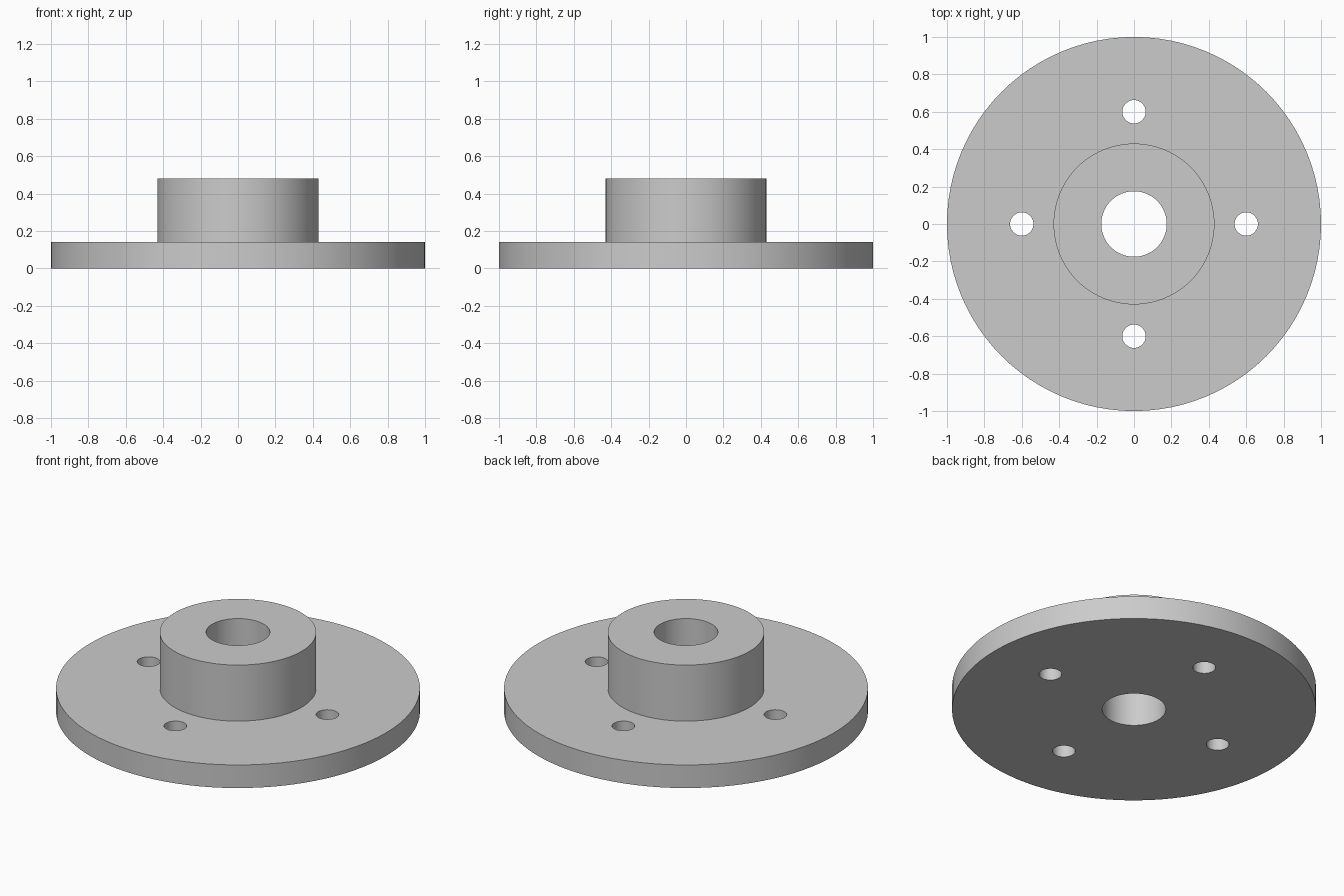
import bpy
import bmesh
from math import radians, tau
from mathutils import Matrix

cube = bpy.data.objects.get("Cube")
if cube:
    bpy.data.objects.remove(cube, do_unlink=True)

FLANGE_R, FLANGE_TOP = 1.0, 0.14
HUB_R, HUB_TOP = 0.43, 0.48
BORE_R = 0.175
BOLT_R, BOLT_CIRCLE, BOLT_COUNT = 0.0625, 0.6, 4
SEGMENTS = 96

# Single machined-metal colour
grey = (0.6, 0.6, 0.6, 1.0)
metal = bpy.data.materials.new("grey metal")
metal.use_nodes = True
metal.diffuse_color = grey
metal.node_tree.nodes["Principled BSDF"].inputs["Base Color"].default_value = grey


def add_object(name, bm):
    bmesh.ops.recalc_face_normals(bm, faces=bm.faces)
    mesh = bpy.data.meshes.new(name)
    bm.to_mesh(mesh)
    bm.free()
    mesh.materials.append(metal)
    obj = bpy.data.objects.new(name, mesh)
    bpy.context.collection.objects.link(obj)
    return obj


# Flange, hub and bore: one closed profile turned around the z axis
profile = [(BORE_R, 0), (FLANGE_R, 0), (FLANGE_R, FLANGE_TOP),
           (HUB_R, FLANGE_TOP), (HUB_R, HUB_TOP), (BORE_R, HUB_TOP)]
bm = bmesh.new()
verts = [bm.verts.new((r, 0, z)) for r, z in profile]
edges = [bm.edges.new((a, b)) for a, b in zip(verts, verts[1:] + verts[:1])]
bmesh.ops.spin(bm, geom=verts + edges, cent=(0, 0, 0), axis=(0, 0, 1),
               angle=tau, steps=SEGMENTS, use_merge=True)
bmesh.ops.remove_doubles(bm, verts=bm.verts, dist=0.0001)
flange = add_object("hub_flange", bm)

# Bolt holes: a ring of cylinders cut through the flange
bm = bmesh.new()
for i in range(BOLT_COUNT):
    place = (Matrix.Rotation(tau * i / BOLT_COUNT, 4, "Z")
             @ Matrix.Translation((BOLT_CIRCLE, 0, FLANGE_TOP / 2)))
    bmesh.ops.create_cone(bm, cap_ends=True, segments=48, radius1=BOLT_R,
                          radius2=BOLT_R, depth=FLANGE_TOP * 2, matrix=place)
cutter = add_object("bolt_hole_cutter", bm)
cutter.hide_render = True

cut = flange.modifiers.new("bolt holes", "BOOLEAN")
cut.operation = "DIFFERENCE"
cut.solver = "EXACT"
cut.object = cutter

bpy.ops.object.select_all(action="DESELECT")
flange.select_set(True)
bpy.context.view_layer.objects.active = flange
bpy.ops.object.modifier_apply(modifier=cut.name)
bpy.data.objects.remove(cutter, do_unlink=True)

# Round walls smooth, rims sharp
bpy.ops.object.shade_smooth_by_angle(angle=radians(30))
